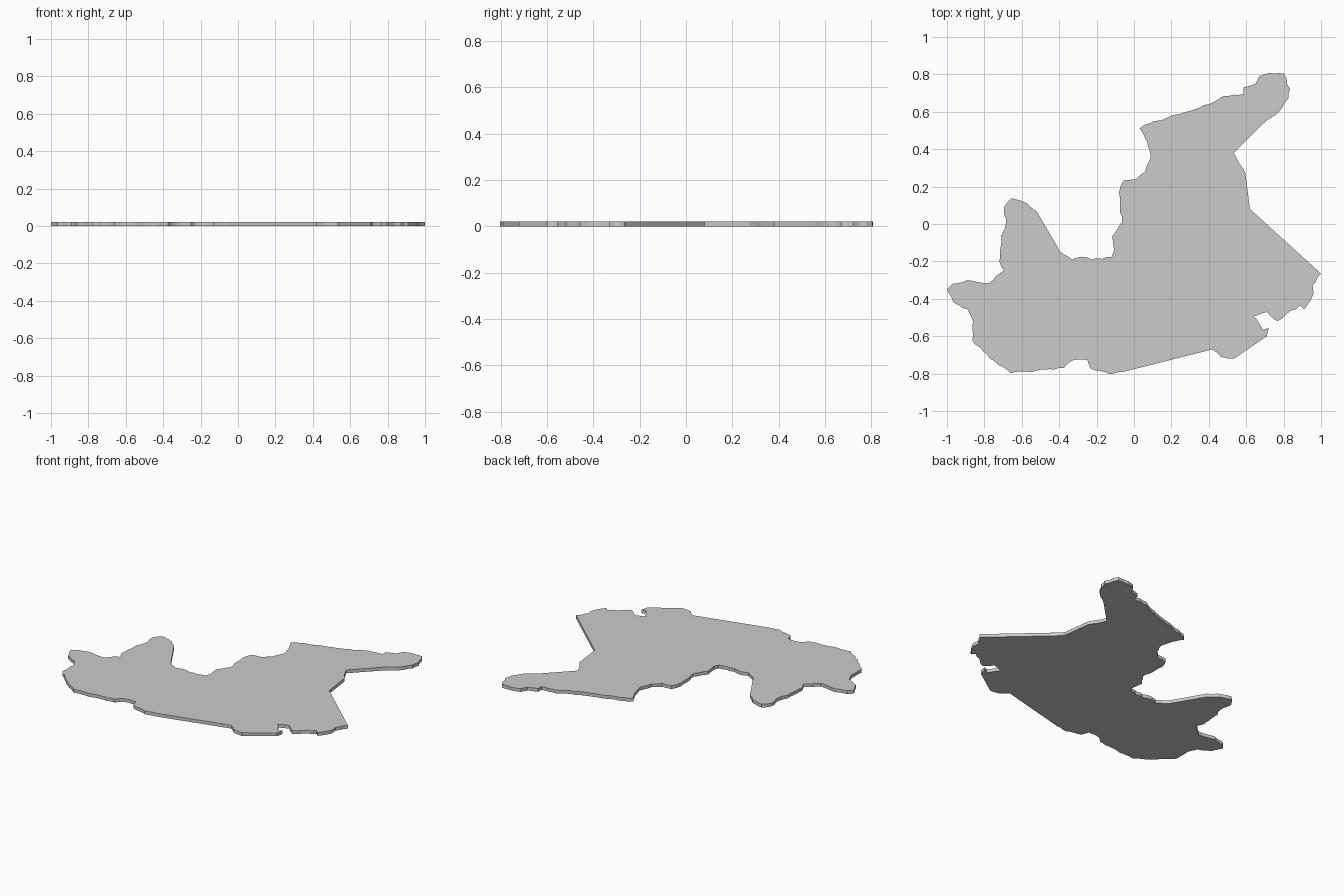
import bpy, bmesh, random
from mathutils import Vector

if "Cube" in bpy.data.objects:
    bpy.data.objects.remove(bpy.data.objects["Cube"])

random.seed(4)
THICKNESS = 0.022

# Key corners of the map outline, clockwise from the western tip
outline = [
    (-1, -.35), (-.97, -.32), (-.89, -.3), (-.775, -.315), (-.695, -.25),
    (-.72, -.2), (-.71, -.06), (-.685, 0), (-.695, .09), (-.655, .137),
    (-.57, .11), (-.52, .067), (-.395, -.147), (-.33, -.19), (-.28, -.175),
    (-.225, -.19), (-.12, -.175), (-.105, -.14), (-.117, -.065), (-.065, .01),
    (-.08, .17), (-.055, .233), (.01, .238), (.06, .28), (.09, .36),
    (.07, .44), (.03, .51), (.055, .53), (.19, .575), (.3, .605),
    (.4, .64), (.48, .685), (.585, .695), (.585, .73), (.65, .75),
    (.67, .79), (.725, .807), (.8, .805), (.835, .72), (.825, .67), (.77, .595),
    (.695, .54), (.535, .38), (.595, .275), (.62, .08), (1, -.265),
    (.955, -.33), (.96, -.37), (.91, -.457), (.887, -.435), (.765, -.52),
    (.71, -.47), (.64, -.495), (.69, -.565), (.72, -.555), (.71, -.6),
    (.535, -.72), (.465, -.71), (.42, -.67), (-.055, -.79), (-.13, -.803),
    (-.235, -.77), (-.25, -.725), (-.33, -.73), (-.375, -.77), (-.525, -.785),
    (-.66, -.797), (-.77, -.72), (-.865, -.62), (-.86, -.52), (-.89, -.457),
    (-.965, -.42)]


def ragged(points):
    """Break short border edges into small wobbly steps; long ones stay straight."""
    result = []
    for i, p in enumerate(points):
        a, b = Vector(p), Vector(points[(i + 1) % len(points)])
        d = b - a
        result.append(a)
        if d.length < 0.18:
            steps = int(d.length / 0.025)
            side = Vector((-d.y, d.x)).normalized()
            for k in range(1, steps):
                result.append(a + d * k / steps + side * random.uniform(-.005, .005))
    return result


# Flat plate: one face extruded upward
bm = bmesh.new()
base = bm.faces.new([bm.verts.new((p.x, p.y, 0)) for p in ragged(outline)])
top = bmesh.ops.extrude_face_region(bm, geom=[base], use_keep_orig=True)
bmesh.ops.translate(bm, vec=(0, 0, THICKNESS),
                    verts=[g for g in top["geom"] if isinstance(g, bmesh.types.BMVert)])
bmesh.ops.recalc_face_normals(bm, faces=bm.faces)
mesh = bpy.data.meshes.new("map_plate")
bm.to_mesh(mesh)
bm.free()
bpy.context.collection.objects.link(bpy.data.objects.new("map_plate", mesh))
